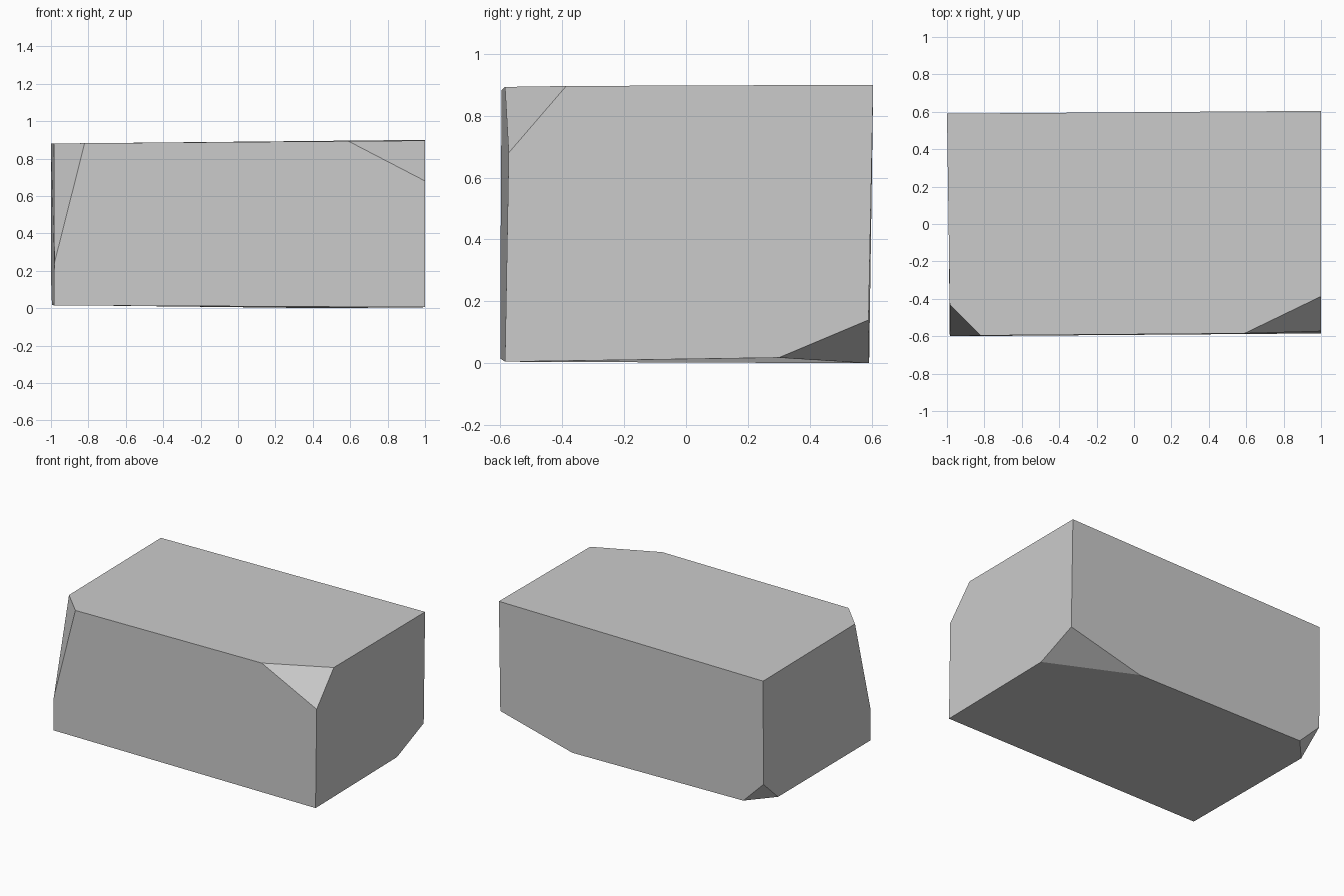
import bpy
import bmesh
import math

default_cube = bpy.data.objects.get("Cube")
if default_cube:
    bpy.data.objects.remove(default_cube, do_unlink=True)


def make_material(name, value):
    material = bpy.data.materials.new(name)
    material.use_nodes = True
    colour = (value, value, value, 1)
    material.diffuse_color = colour
    shader = next(n for n in material.node_tree.nodes if n.type == "BSDF_PRINCIPLED")
    shader.inputs["Base Color"].default_value = colour
    return material


def make_faceted_solid(name, points, material):
    """Wrap the points in a closed hull and merge its nearly flat triangles."""
    bm = bmesh.new()
    for point in points:
        bm.verts.new(point)
    bmesh.ops.convex_hull(bm, input=bm.verts[:])
    bmesh.ops.dissolve_limit(bm, angle_limit=math.radians(4),
                             verts=bm.verts[:], edges=bm.edges[:])
    bmesh.ops.recalc_face_normals(bm, faces=bm.faces[:])
    mesh = bpy.data.meshes.new(name)
    bm.to_mesh(mesh)
    bm.free()
    mesh.materials.append(material)
    solid = bpy.data.objects.new(name, mesh)
    bpy.context.collection.objects.link(solid)
    return solid


# Whole corners of the slightly skewed block
whole_corners = [
    (1, 0.605, 0.9), (-1, 0.59, 0.88),
    (1, -0.585, 0.005), (-0.985, -0.6, 0.015),
]

# Chipped corners: where each chip meets the three edges of the block
front_left_chip = [(0.59, -0.585, 0.893), (1, -0.387, 0.896), (1, -0.573, 0.68)]
front_right_chip = [(-0.82, -0.596, 0.882), (-0.985, -0.43, 0.88), (-0.982, -0.6, 0.24)]
back_left_chip = [(0.45, 0.592, 0), (1, 0.3, 0.018), (1, 0.59, 0.14)]
back_right_chip = [(-0.845, 0.585, 0.015), (-0.995, 0.42, 0.018), (-1, 0.587, 0.168)]

stone_grey = make_material("stone grey", 0.6)
make_faceted_solid(
    "chipped_stone_block",
    whole_corners + front_left_chip + front_right_chip + back_left_chip + back_right_chip,
    stone_grey,
)
